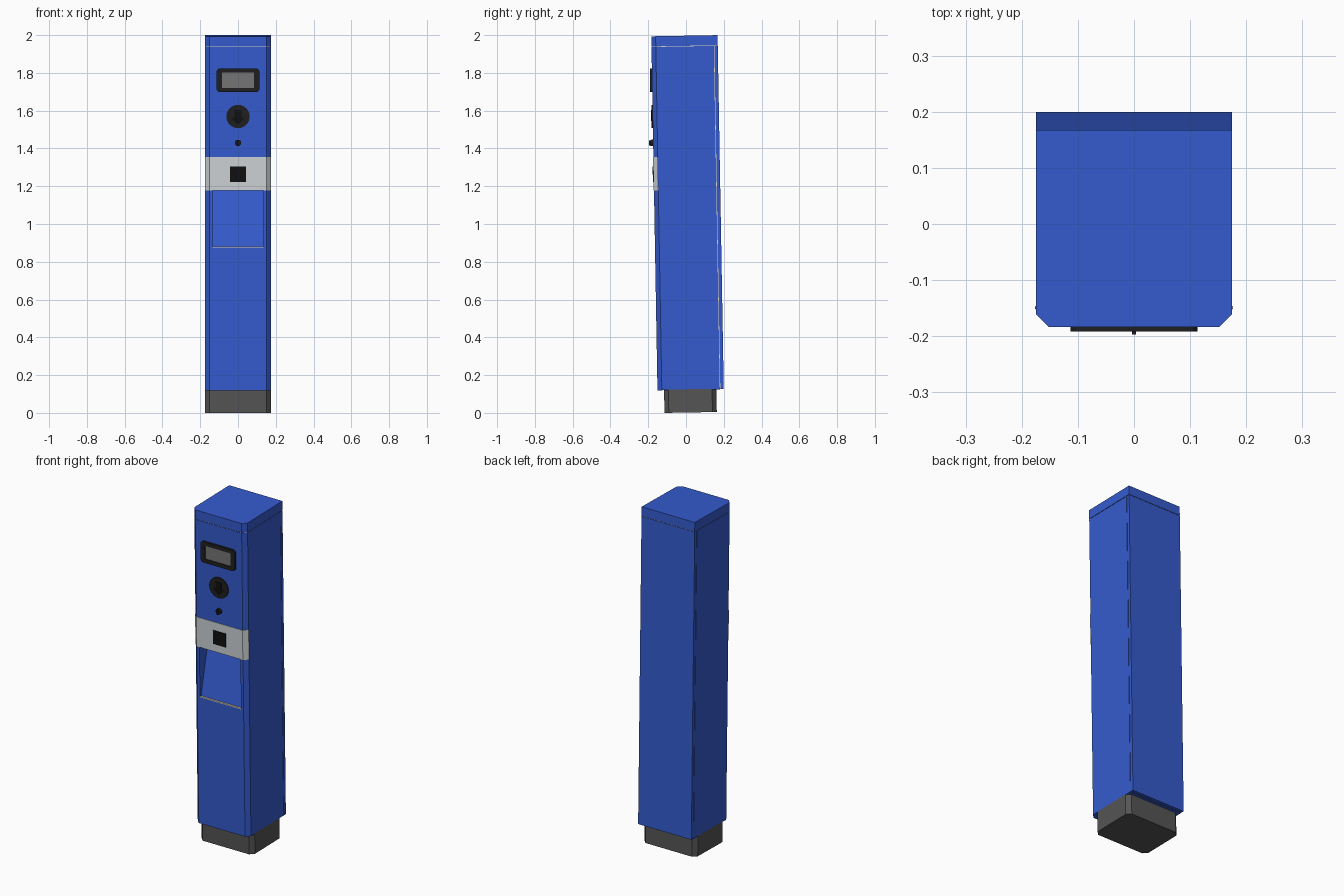
import bpy, bmesh, math
from mathutils import Matrix

if "Cube" in bpy.data.objects:
    bpy.data.objects.remove(bpy.data.objects["Cube"])


def material(name, rgb):
    m = bpy.data.materials.new(name)
    m.diffuse_color = (*rgb, 1)
    m.use_nodes = True
    m.node_tree.nodes["Principled BSDF"].inputs["Base Color"].default_value = m.diffuse_color
    return m


BLUE = material("blue_paint", (0.035, 0.105, 0.62))
BLACK = material("black_plastic", (0.014, 0.014, 0.015))
INK = material("deep_black", (0.005, 0.005, 0.005))
DARK = material("dark_grey", (0.09, 0.09, 0.09))
SCREEN = material("screen_grey", (0.18, 0.18, 0.18))
SILVER = material("silver", (0.62, 0.65, 0.67))
CREAM = material("cream", (0.75, 0.7, 0.55))


def prism(name, pts, axis, a, b, mat):
    """Extrude a 2D profile along an axis from a to b."""
    place = {"x": lambda p, t: (t, p[0], p[1]),
             "y": lambda p, t: (p[0], t, p[1]),
             "z": lambda p, t: (p[0], p[1], t)}[axis]
    bm = bmesh.new()
    lo = [bm.verts.new(place(p, a)) for p in pts]
    hi = [bm.verts.new(place(p, b)) for p in pts]
    n = len(pts)
    bm.faces.new(lo)
    bm.faces.new(hi)
    for i in range(n):
        bm.faces.new((lo[i], lo[(i + 1) % n], hi[(i + 1) % n], hi[i]))
    bmesh.ops.recalc_face_normals(bm, faces=bm.faces)
    me = bpy.data.meshes.new(name)
    bm.to_mesh(me)
    bm.free()
    ob = bpy.data.objects.new(name, me)
    bpy.context.collection.objects.link(ob)
    if mat:
        me.materials.append(mat)
    return ob


def rect(x0, x1, y0, y1):
    return [(x0, y0), (x1, y0), (x1, y1), (x0, y1)]


def rounded(w, h, r, cz, seg=5):
    out = []
    for k, (sx, sz) in enumerate([(1, 1), (-1, 1), (-1, -1), (1, -1)]):
        for i in range(seg + 1):
            t = math.radians(90 * k + 90 * i / seg)
            out.append((sx * (w - r) + r * math.cos(t), cz + sz * (h - r) + r * math.sin(t)))
    return out


def circle(r, cz, n=32):
    return [(r * math.cos(2 * math.pi * i / n), cz + r * math.sin(2 * math.pi * i / n)) for i in range(n)]


def cut(ob, cutter):
    mod = ob.modifiers.new("cut", "BOOLEAN")
    mod.operation = "DIFFERENCE"
    mod.solver = "EXACT"
    mod.object = cutter
    bpy.context.view_layer.objects.active = ob
    bpy.ops.object.modifier_apply(modifier=mod.name)
    bpy.data.objects.remove(cutter)


def smooth(ob):
    bpy.ops.object.select_all(action="DESELECT")
    ob.select_set(True)
    bpy.context.view_layer.objects.active = ob
    bpy.ops.object.shade_smooth_by_angle(angle=math.radians(30))


W, F, B, C = 0.175, -0.149, 0.202, 0.023   # half width, front, back, chamfer
TOP, SEAM, PANEL = 1.9945, 1.938, 0.181


def front_chamfered(back):
    return [(-W + C, F), (W - C, F), (W, F + C), (W, back), (-W, back), (-W, F + C)]


# Plinth
y0, y1 = -0.114, 0.163
prism("plinth", [(-W + C, y0), (W - C, y0), (W, y0 + C), (W, y1 - C),
                 (W - C, y1), (-W + C, y1), (-W, y1 - C), (-W, y0 + C)], "z", 0, 0.123, DARK)

# Main cabinet with a wedge-shaped tray recess
body = prism("cabinet", front_chamfered(PANEL), "z", 0.12, SEAM, BLUE)
cut(body, prism("recess_cutter", [(-0.2, 0.88), (F + 0.01, 0.88), (F + 0.08, 1.179), (-0.2, 1.179)],
                "x", -0.135, 0.135, BLUE))
prism("tray_lip", rect(F - 0.0005, F + 0.011, 0.877, 0.882), "x", -0.135, 0.135, CREAM)

# Back door and cap, with thin seams
prism("back_door", rect(-W, W, PANEL + 0.003, B), "z", 0.12, SEAM, BLUE)
prism("cap", front_chamfered(B), "z", SEAM + 0.003, TOP, BLUE)
prism("door_seam", rect(-W + 0.003, W - 0.003, PANEL - 0.002, PANEL + 0.005), "z", 0.124, SEAM, CREAM)
i = 0.003
prism("cap_seam", [(-W + C, F + i), (W - C, F + i), (W - i, F + C), (W - i, B - i),
                   (-W + i, B - i), (-W + i, F + C)], "z", SEAM - 0.002, SEAM + 0.005, CREAM)

# Silver band wrapping the front and chamfers
e = 0.002
prism("front_band", [(-W + C, F - e), (W - C, F - e), (W + e / 2, F + C - e), (W + e / 2, F + C),
                     (W - C, F + 0.003), (-W + C, F + 0.003), (-W - e / 2, F + C),
                     (-W - e / 2, F + C - e)], "z", 1.178, 1.355, SILVER)
prism("card_reader", rect(-0.042, 0.042, 1.224, 1.306), "y", F - 0.005, F, INK)

# Display
frame = prism("display_frame", rounded(0.113, 0.063, 0.018, 1.762), "y", F - 0.011, F + 0.004, BLACK)
cut(frame, prism("window_cutter", rect(-0.085, 0.085, 1.722, 1.802), "y", F - 0.03, F - 0.004, BLACK))
prism("display_screen", rect(-0.085, 0.085, 1.722, 1.802), "y", F - 0.006, F - 0.003, SCREEN)
smooth(frame)

# Round coin plate with a down arrow
smooth(prism("coin_plate", circle(0.062, 1.57), "y", F - 0.006, F + 0.004, BLACK))
prism("coin_arrow", [(-0.018, 1.605), (0.018, 1.605), (0.018, 1.562), (0.036, 1.562),
                     (0, 1.526), (-0.036, 1.562), (-0.018, 1.562)], "y", F - 0.008, F, INK)

# Button with a narrow grip
smooth(prism("button", circle(0.017, 1.43, 20), "y", F - 0.013, F + 0.004, BLACK))
prism("button_grip", rect(-0.004, 0.004, 1.416, 1.444), "y", F - 0.023, F, BLACK)

# Whole model leans forward by one degree
lean = Matrix.Translation((0, 0, 0.002)) @ Matrix.Rotation(math.radians(1), 4, "X")
for ob in bpy.data.objects:
    ob.data.transform(lean)
